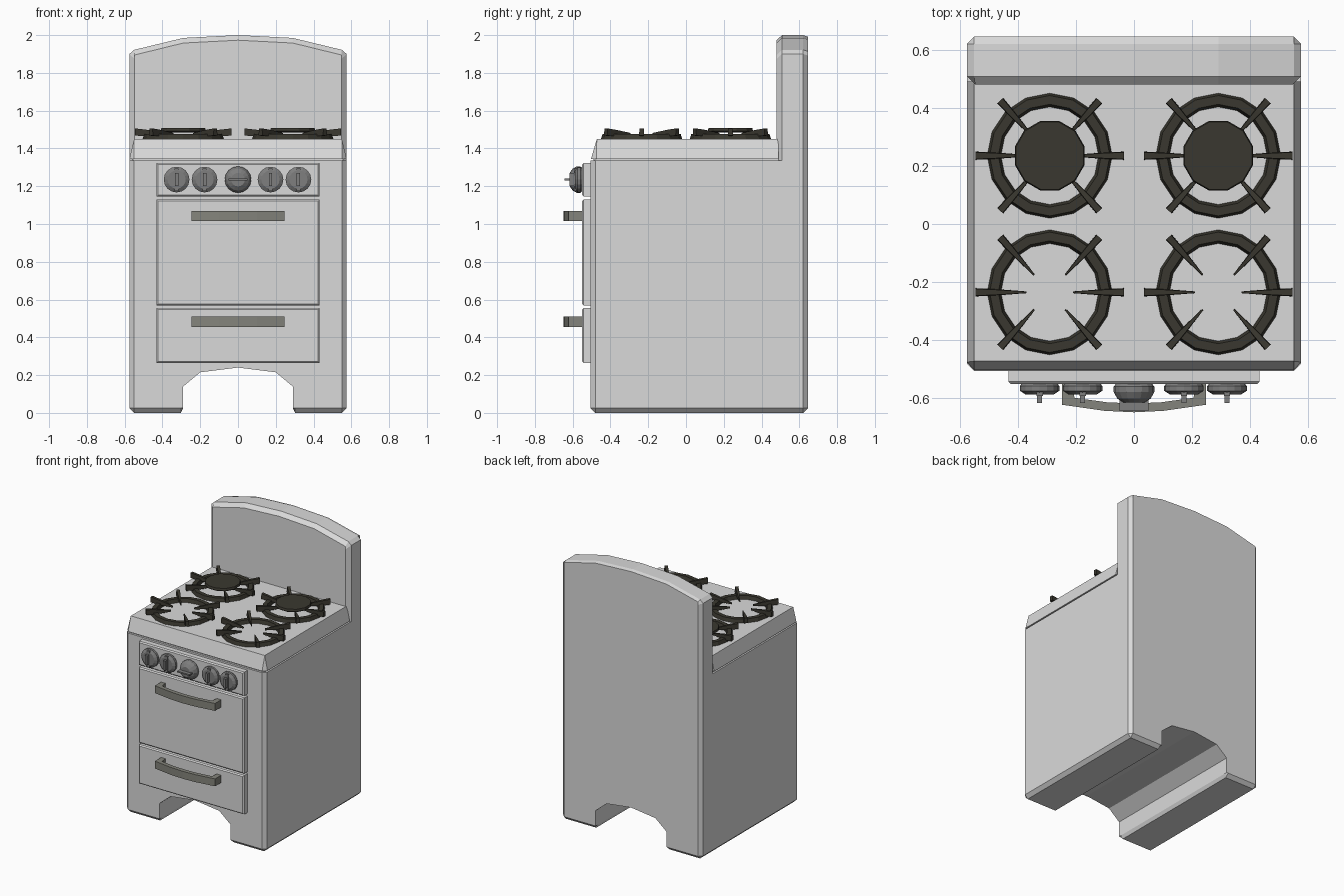
import bpy, bmesh, math
from mathutils import Matrix, Vector

cube = bpy.data.objects.get("Cube")
if cube:
    bpy.data.objects.remove(cube, do_unlink=True)


def material(name, rgb):
    m = bpy.data.materials.new(name)
    m.use_nodes = True
    m.diffuse_color = (*rgb, 1)
    m.node_tree.nodes["Principled BSDF"].inputs["Base Color"].default_value = (*rgb, 1)
    return m


ENAMEL = material("light_grey_enamel", (0.7, 0.7, 0.7))
IRON = material("dark_cast_iron", (0.042, 0.039, 0.029))
HANDLE = material("handle_grey", (0.23, 0.23, 0.2))
KNOB = material("knob_grey", (0.21, 0.21, 0.21))


def finish(bm, name, mat):
    bmesh.ops.remove_doubles(bm, verts=bm.verts, dist=0.0002)
    bmesh.ops.recalc_face_normals(bm, faces=bm.faces)
    me = bpy.data.meshes.new(name)
    bm.to_mesh(me)
    bm.free()
    me.materials.append(mat)
    ob = bpy.data.objects.new(name, me)
    bpy.context.collection.objects.link(ob)
    return ob


def skin(bm, rings, closed=False):
    """Bridge rings of points; cap the ends, or close into a loop."""
    vs = [[bm.verts.new(p) for p in r] for r in rings]
    n = len(vs[0])
    pairs = list(zip(vs, vs[1:])) + ([(vs[-1], vs[0])] if closed else [])
    for a, b in pairs:
        for i in range(n):
            j = (i + 1) % n
            bm.faces.new((a[i], a[j], b[j], b[i]))
    if not closed:
        bm.faces.new(vs[0])
        bm.faces.new(vs[-1])
    return [v for r in vs for v in r]


def box(bm, x0, x1, y0, y1, z0, z1):
    return skin(bm, [[(x0, y0, z), (x1, y0, z), (x1, y1, z), (x0, y1, z)] for z in (z0, z1)])


def lathe(bm, profile, sides, closed=False, turn=0.0):
    """Rings of (radius, height) around z."""
    return skin(bm, [[(r * math.cos(turn + math.tau * i / sides),
                       r * math.sin(turn + math.tau * i / sides), h)
                      for i in range(sides)] for r, h in profile], closed)


def mirrored(half):
    """Complete a half outline that starts on the centre line."""
    return half + [(-x, z) for x, z in reversed(half[1:])]


W, BACK, DECK, CH = 0.575, 0.645, 1.335, 0.025

# Body with arched opening between the feet
outline = mirrored([(0, .24), (.2, .215), (.29, .14), (.29, CH), (.303, 0),
                    (W - CH, 0), (W, CH), (W, DECK)])
rings = []
for y, c in ((-.505, CH), (-.48, 0), (BACK - CH, 0), (BACK, CH)):
    rings.append([(max(-W + c, min(W - c, x)), y, max(z, c)) for x, z in outline])
bm = bmesh.new()
skin(bm, rings)
finish(bm, "body", ENAMEL)

# Arched splashback
outline = mirrored([(0, 2), (.29, 1.985), (.55, 1.922), (W, 1.9), (W, DECK)])
rings = []
for y, c, drop in ((.48, .028, .027), (.508, 0, 0), (BACK - CH, 0, 0), (BACK, CH, .008)):
    rings.append([(max(-W + c, min(W - c, x)), y, z - drop if z > DECK else z)
                  for x, z in outline])
bm = bmesh.new()
skin(bm, rings)
finish(bm, "splashback", ENAMEL)

# Cooktop: sloped slab with clipped front corners
bm = bmesh.new()
for s in (-1, 1):
    for p in ((W, .49, 1.345), (W, -.475, 1.345), (.55, -.503, 1.345),
              (.57, .49, 1.365), (.55, .49, 1.45), (.55, -.472, 1.45)):
        bm.verts.new((s * p[0], p[1], p[2]))
bmesh.ops.convex_hull(bm, input=bm.verts)
bmesh.ops.dissolve_limit(bm, angle_limit=0.02, verts=bm.verts, edges=bm.edges)
finish(bm, "cooktop", ENAMEL)

bm = bmesh.new()
box(bm, -.56, .56, -.49, .49, DECK - .01, 1.35)
finish(bm, "cooktop_seam", ENAMEL)

# Control panel, oven door and drawer fronts
for name, z0, z1 in (("control_panel", 1.145, 1.322), ("oven_door", .568, 1.13),
                     ("drawer_front", .265, .555)):
    bm = bmesh.new()
    box(bm, -.432, .432, -.55, -.5, z0, z1)
    front = [e for e in bm.edges if all(v.co.y < -.54 for v in e.verts)]
    bmesh.ops.bevel(bm, geom=front, offset=.008, segments=1, affect='EDGES')
    finish(bm, name, ENAMEL)

# Bowed handles
half = [(0, -.648), (.1, -.643), (.247, -.622), (.247, -.545), (.212, -.545),
        (.205, -.598), (.09, -.614), (0, -.617)]
bow = half + [(-x, y) for x, y in reversed(half[1:-1])]
for name, z0, z1 in (("oven_handle", 1.015, 1.07), ("drawer_handle", .455, .51)):
    bm = bmesh.new()
    skin(bm, [[(x, y, z) for x, y in bow] for z in (z0, z1)])
    finish(bm, name, HANDLE)

# Control knobs, each with a grip fin; the middle one is domed and turned
small = [(.062, 0), (.068, .008), (.068, .024), (.048, .037)]
large = [(.062, 0), (.07, .01), (.07, .028), (.058, .05), (.036, .065)]
for i, x in enumerate((-.325, -.177, 0, .172, .32)):
    middle = i == 2
    bm = bmesh.new()
    lathe(bm, large if middle else small, 16)
    if middle:
        box(bm, -.05, .05, -.005, .005, .03, .094)
    else:
        box(bm, -.011, .011, -.06, .06, .02, .042)
        box(bm, -.009, .009, -.035, .035, .04, .066)
    ob = finish(bm, "knob_%d" % (i + 1), KNOB)
    ob.matrix_world = Matrix.Translation((x, -.55, 1.235)) @ Matrix.Rotation(math.pi / 2, 4, 'X')

# Burner grates: ring with six tapered prongs, rear ones with a plate
for side, sx in (("left", 1), ("right", -1)):
    for row, sy in (("front", -1), ("rear", 1)):
        centre = Vector((sx * .29, sy * .235, 1.45))
        bm = bmesh.new()
        lathe(bm, [(.215, 0), (.207, .026), (.177, .026), (.168, 0)], 16, closed=True)
        for deg in (0, 48, 132, 180, 228, 312):
            prong = skin(bm, [[(r, -w, lo), (r, w, lo), (r, w * .8, hi), (r, -w * .8, hi)]
                              for r, w, lo, hi in ((.255, .014, .018, .056),
                                                   (.2, .012, .015, .05),
                                                   (.08, .003, .02, .032))])
            bmesh.ops.rotate(bm, verts=prong, cent=(0, 0, 0),
                             matrix=Matrix.Rotation(math.radians(deg), 3, 'Z'))
        finish(bm, "%s_%s_grate" % (row, side), IRON).location = centre
        if row == "rear":
            bm = bmesh.new()
            lathe(bm, [(.115, .035), (.124, .042), (.12, .058)], 12, turn=math.pi / 12)
            finish(bm, "%s_%s_plate" % (row, side), IRON).location = centre
